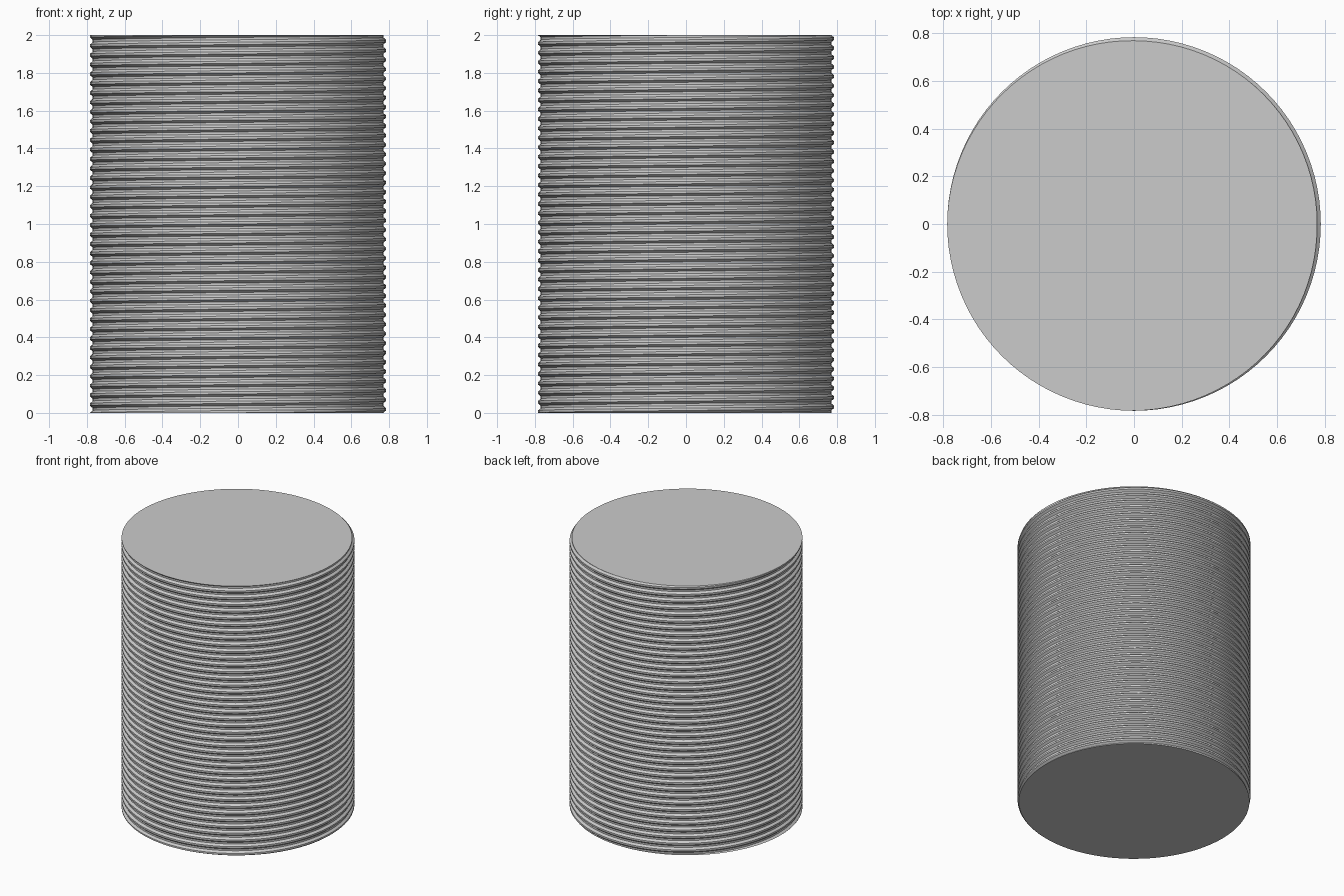
import bpy, bmesh, math

cube = bpy.data.objects.get("Cube")
if cube:
    bpy.data.objects.remove(cube, do_unlink=True)

HEIGHT = 2.0
TURNS = 40
PITCH = HEIGHT / TURNS
SEGMENTS = 96
CREST, ROOT = 0.784, 0.769
CREST_ANGLE = math.radians(225)    # where a crest meets the top

# Thread profile over one pitch: equal crest, slope, root and slope
profile = [CREST, CREST, ROOT, ROOT]
STEPS = len(profile)
start = -PITCH * (CREST_ANGLE / math.tau + 1 / (2 * STEPS)) + 0.0003

bm = bmesh.new()

# Helical sheet, longer than needed at both ends
rows = []
for k in range(-2 * STEPS, (TURNS + 3) * STEPS):
    radius = profile[k % STEPS]
    row = []
    for j in range(SEGMENTS):
        angle = math.tau * j / SEGMENTS
        z = start + PITCH * (k / STEPS + j / SEGMENTS)
        row.append(bm.verts.new((radius * math.cos(angle), radius * math.sin(angle), z)))
    rows.append(row)

# Each turn joins the start of the turn one pitch higher
for k in range(len(rows) - STEPS - 1):
    low = rows[k] + [rows[k + STEPS][0]]
    high = rows[k + 1] + [rows[k + 1 + STEPS][0]]
    for j in range(SEGMENTS):
        bm.faces.new((low[j], low[j + 1], high[j + 1], high[j]))

# Trim both ends flat and cap them
for z, side in ((0, -1), (HEIGHT, 1)):
    bmesh.ops.bisect_plane(bm, geom=bm.verts[:] + bm.edges[:] + bm.faces[:], dist=1e-6,
                           plane_co=(0, 0, z), plane_no=(0, 0, side), clear_outer=True)
loose = [v for v in bm.verts if not v.link_faces]
bmesh.ops.delete(bm, geom=loose, context='VERTS')
rim = [e for e in bm.edges if e.is_boundary]
bmesh.ops.holes_fill(bm, edges=rim, sides=0)
bmesh.ops.recalc_face_normals(bm, faces=bm.faces[:])

mesh = bpy.data.meshes.new("threaded_rod")
bm.to_mesh(mesh)
bm.free()
rod = bpy.data.objects.new("threaded_rod", mesh)
bpy.context.collection.objects.link(rod)

# Plain grey
grey = bpy.data.materials.new("light grey")
grey.use_nodes = True
colour = (0.6, 0.6, 0.6, 1)
grey.diffuse_color = colour
grey.node_tree.nodes["Principled BSDF"].inputs["Base Color"].default_value = colour
mesh.materials.append(grey)

bpy.ops.object.select_all(action='DESELECT')
rod.select_set(True)
bpy.context.view_layer.objects.active = rod
bpy.ops.object.shade_smooth_by_angle(angle=math.radians(25))
